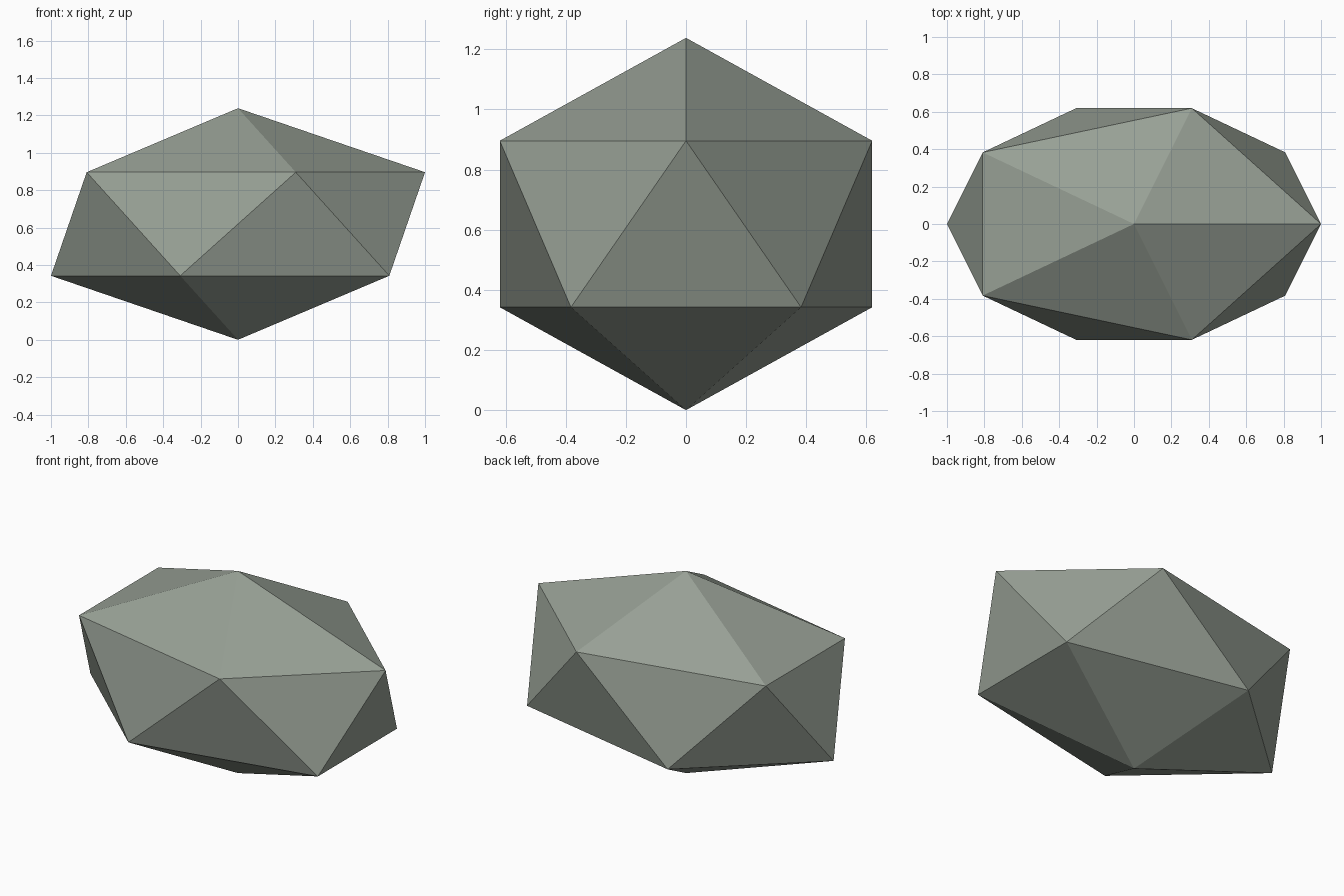
import bpy
import bmesh
from mathutils import Matrix

if "Cube" in bpy.data.objects:
    bpy.data.objects.remove(bpy.data.objects["Cube"])

# Flat grey-green stone colour
stone = bpy.data.materials.new("grey_green_stone")
stone.diffuse_color = (0.31, 0.35, 0.30, 1.0)
stone.use_nodes = True
stone.node_tree.nodes["Principled BSDF"].inputs["Base Color"].default_value = stone.diffuse_color

# Faceted rock: a 20-sided ball stretched along x and resting on its lower tip
half_size = (1.118, 0.728, 0.619)
bm = bmesh.new()
bmesh.ops.create_icosphere(bm, subdivisions=1, radius=1.0)
bm.transform(Matrix.Translation((0, 0, half_size[2])) @ Matrix.Diagonal((*half_size, 1)))

mesh = bpy.data.meshes.new("rock")
bm.to_mesh(mesh)
bm.free()
mesh.materials.append(stone)
rock = bpy.data.objects.new("rock", mesh)
bpy.context.collection.objects.link(rock)
